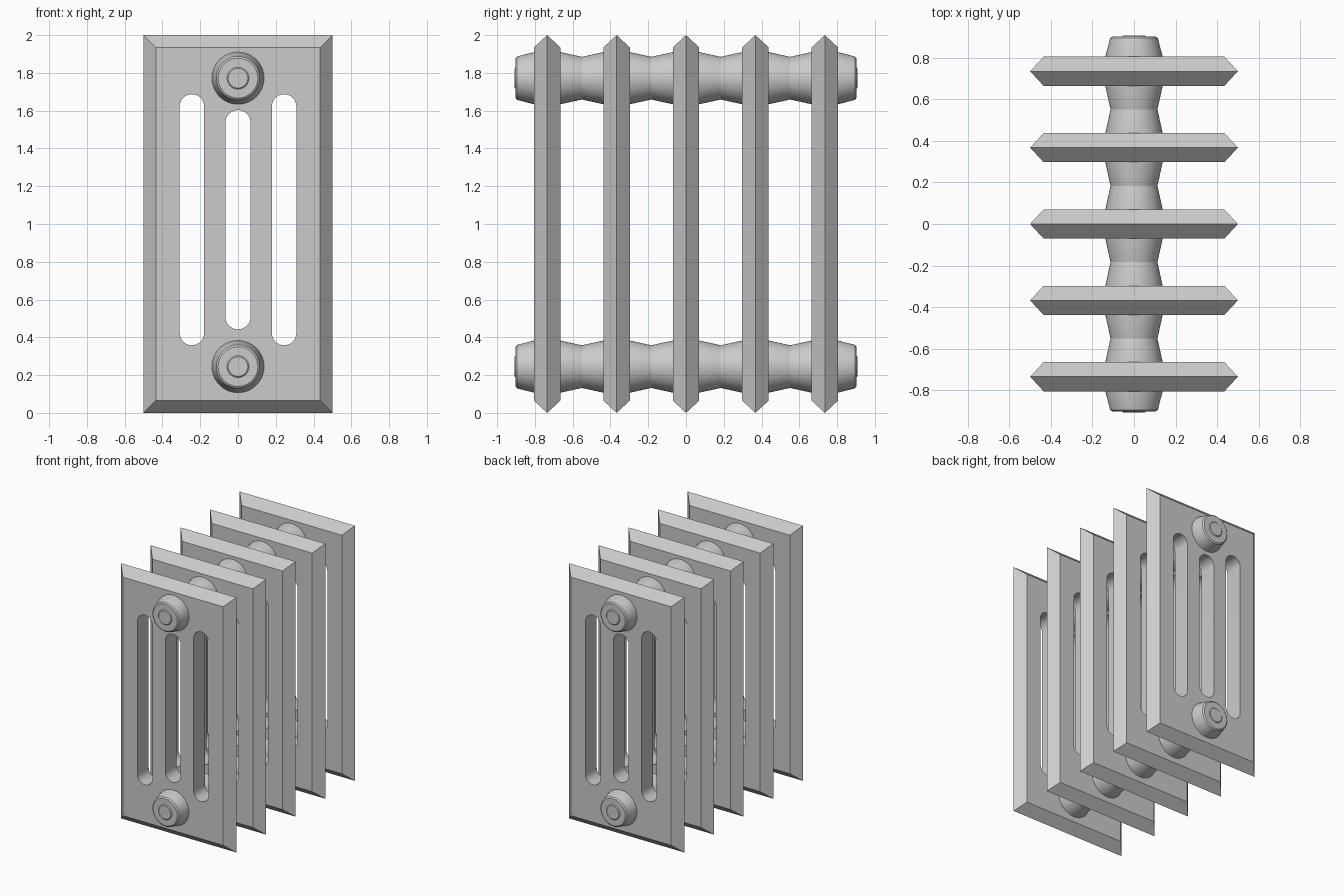
import bpy, bmesh, math

if "Cube" in bpy.data.objects:
    bpy.data.objects.remove(bpy.data.objects["Cube"])

SPACING, HALF_T, BEVEL = 0.3675, 0.07, 0.065


def make_object(name, bm):
    bmesh.ops.recalc_face_normals(bm, faces=bm.faces)
    mesh = bpy.data.meshes.new(name)
    bm.to_mesh(mesh)
    bm.free()
    obj = bpy.data.objects.new(name, mesh)
    bpy.context.collection.objects.link(obj)
    return obj


def loft(bm, loops):
    """Skin a stack of equal-length closed loops and cap both ends."""
    rings = [[bm.verts.new(p) for p in loop] for loop in loops]
    n = len(rings[0])
    for a, b in zip(rings, rings[1:]):
        for i in range(n):
            j = (i + 1) % n
            bm.faces.new((a[i], a[j], b[j], b[i]))
    bm.faces.new(rings[0])
    bm.faces.new(rings[-1])


def rect(y, inset):
    x, lo, hi = 0.5 - inset, inset, 2 - inset
    return [(-x, y, lo), (x, y, lo), (x, y, hi), (-x, y, hi)]


def slot(y, cx, r, lo, hi, n=16):
    pts = []
    for cz, start in ((hi - r, 0), (lo + r, math.pi)):
        for i in range(n + 1):
            a = start + math.pi * i / n
            pts.append((cx + r * math.cos(a), y, cz + r * math.sin(a)))
    return pts


def circle(y, r, z, n=48):
    return [(r * math.cos(2 * math.pi * i / n), y, z + r * math.sin(2 * math.pi * i / n))
            for i in range(n)]


def smooth(obj):
    bpy.ops.object.select_all(action='DESELECT')
    bpy.context.view_layer.objects.active = obj
    obj.select_set(True)
    bpy.ops.object.shade_smooth_by_angle(angle=math.radians(15))


# Radiator section: plate with a ridged rim
bm = bmesh.new()
loft(bm, [rect(-HALF_T, BEVEL), rect(0, 0), rect(HALF_T, BEVEL)])
plate = make_object("section_1", bm)

# Three rounded slots cut through the plate
bm = bmesh.new()
for cx, r, lo, hi in ((-0.244, 0.065, 0.358, 1.687),
                      (0, 0.067, 0.442, 1.603),
                      (0.244, 0.065, 0.358, 1.687)):
    loft(bm, [slot(-0.2, cx, r, lo, hi), slot(0.2, cx, r, lo, hi)])
cutter = make_object("slot_cutter", bm)
cutter.hide_render = True

mod = plate.modifiers.new("slots", 'BOOLEAN')
mod.operation = 'DIFFERENCE'
mod.solver = 'EXACT'
mod.object = cutter
bpy.context.view_layer.objects.active = plate
plate.select_set(True)
bpy.ops.object.modifier_apply(modifier=mod.name)
bpy.data.objects.remove(cutter)
smooth(plate)

# Five sections sharing one mesh
plate.location.y = -2 * SPACING
for i in range(1, 5):
    copy = plate.copy()
    copy.name = f"section_{i + 1}"
    copy.location.y = (i - 2) * SPACING
    bpy.context.collection.objects.link(copy)

# Connecting pipes: waisted between sections, with a plug on each end
half = [(0.0, 0.138), (HALF_T, 0.138), (SPACING / 2, 0.113)]
for k in (1, 2):
    c = k * SPACING
    half += [(c - HALF_T, 0.138), (c + HALF_T, 0.138)]
    if k == 1:
        half.append((c + SPACING / 2, 0.113))
half += [(0.894, 0.115), (0.902, 0.105), (0.902, 0.058), (0.907, 0.052)]
profile = [(-y, r) for y, r in reversed(half[1:])] + half
for name, z in (("lower_pipe", 0.245), ("upper_pipe", 1.772)):
    bm = bmesh.new()
    loft(bm, [circle(y, r, z) for y, r in profile])
    smooth(make_object(name, bm))
